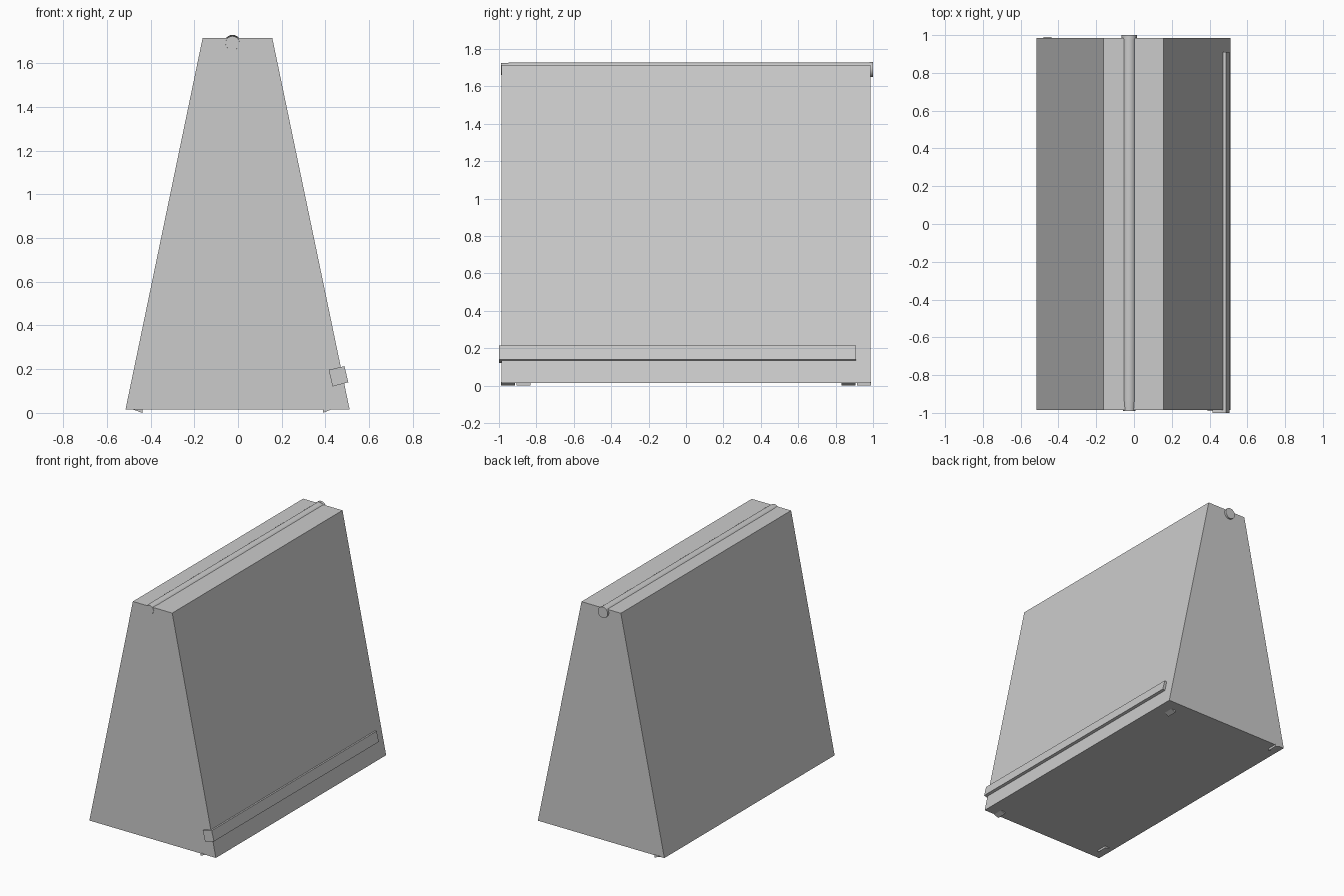
import bpy, bmesh, math

if "Cube" in bpy.data.objects:
    bpy.data.objects.remove(bpy.data.objects["Cube"])


def prism(name, profile, y0, y1):
    """Extrude a closed x-z profile from y0 to y1."""
    bm = bmesh.new()
    a = [bm.verts.new((x, y0, z)) for x, z in profile]
    b = [bm.verts.new((x, y1, z)) for x, z in profile]
    bm.faces.new(a)
    bm.faces.new(b[::-1])
    n = len(a)
    for i in range(n):
        bm.faces.new((a[i], b[i], b[(i + 1) % n], a[(i + 1) % n]))
    bmesh.ops.recalc_face_normals(bm, faces=bm.faces)
    me = bpy.data.meshes.new(name)
    bm.to_mesh(me)
    bm.free()
    ob = bpy.data.objects.new(name, me)
    bpy.context.collection.objects.link(ob)
    return ob


def rod(name, x, z, sections, sides=24):
    """Round bar along y, given (y, radius) sections."""
    bm = bmesh.new()
    rings = []
    for y, r in sections:
        rings.append([bm.verts.new((x + r * math.cos(2 * math.pi * i / sides), y,
                                    z + r * math.sin(2 * math.pi * i / sides)))
                      for i in range(sides)])
    for a, b in zip(rings, rings[1:]):
        for i in range(sides):
            bm.faces.new((a[i], b[i], b[(i + 1) % sides], a[(i + 1) % sides]))
    bm.faces.new(rings[0])
    bm.faces.new(rings[-1][::-1])
    bmesh.ops.recalc_face_normals(bm, faces=bm.faces)
    me = bpy.data.meshes.new(name)
    bm.to_mesh(me)
    bm.free()
    ob = bpy.data.objects.new(name, me)
    bpy.context.collection.objects.link(ob)
    bpy.context.view_layer.objects.active = ob
    ob.select_set(True)
    bpy.ops.object.shade_smooth_by_angle(angle=math.radians(35))
    ob.select_set(False)
    return ob


# tapered main body
prism("body", [(-0.515, 0.015), (0.511, 0.015), (0.157, 1.715), (-0.162, 1.715)],
      -0.986, 0.986)

# bar sunk in the top, with a wider head at the back
rod("top_bar", -0.025, 1.692, [(-0.989, 0.032), (-0.93, 0.036), (0.986, 0.036)])
rod("top_bar_head", -0.025, 1.69, [(0.98, 0.04), (1.0, 0.04)])

# tilted strip along the lower right slope
prism("side_strip", [(0.415, 0.197), (0.487, 0.214), (0.505, 0.14), (0.433, 0.121)],
      -1.0, 0.91)

# small wedge feet, staggered left and right
for side, low, high, ys in (("right", 0.388, 0.424, (-0.952, 0.868)),
                            ("left", -0.438, -0.478, (-0.868, 0.952))):
    for end, y in zip(("front", "back"), ys):
        prism(f"foot_{side}_{end}", [(low, 0.0), (high, 0.0145), (high, 0.02), (low, 0.02)],
              y - 0.037, y + 0.037)
